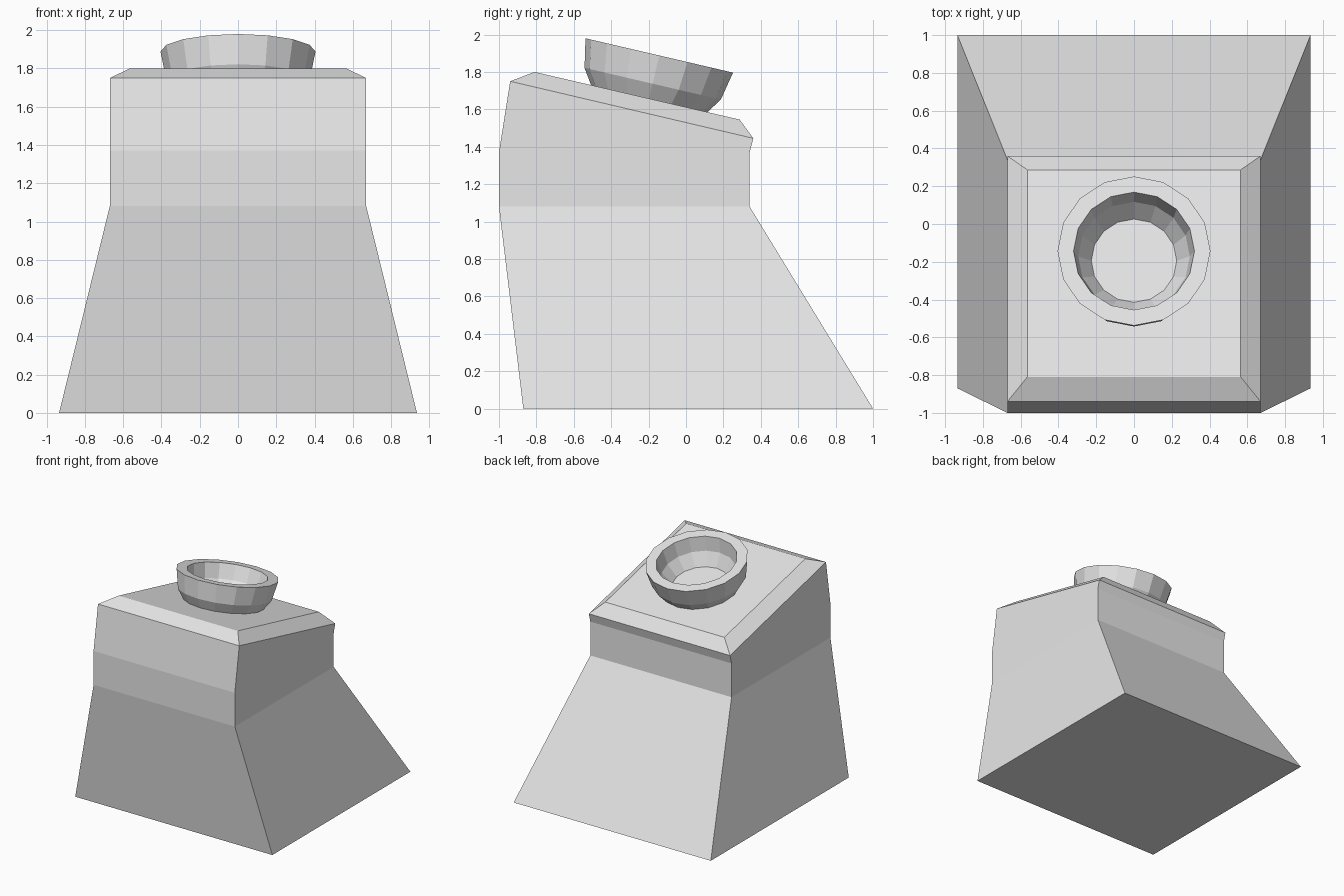
import bpy, bmesh, math
from mathutils import Matrix

if "Cube" in bpy.data.objects:
    bpy.data.objects.remove(bpy.data.objects["Cube"])

grey = bpy.data.materials.new("light_grey")
grey.diffuse_color = (0.8, 0.8, 0.8, 1)
grey.use_nodes = True
grey.node_tree.nodes["Principled BSDF"].inputs["Base Color"].default_value = grey.diffuse_color


def make_lofted(name, rings, matrix=None):
    """Skin a stack of closed rings and cap both ends."""
    bm = bmesh.new()
    loops = [[bm.verts.new(p) for p in ring] for ring in rings]
    n = len(loops[0])
    for a, b in zip(loops, loops[1:]):
        for i in range(n):
            j = (i + 1) % n
            bm.faces.new((a[i], a[j], b[j], b[i]))
    bm.faces.new(loops[0][::-1])
    bm.faces.new(loops[-1])
    bmesh.ops.recalc_face_normals(bm, faces=bm.faces)
    mesh = bpy.data.meshes.new(name)
    bm.to_mesh(mesh)
    bm.free()
    mesh.materials.append(grey)
    obj = bpy.data.objects.new(name, mesh)
    bpy.context.collection.objects.link(obj)
    if matrix:
        obj.matrix_world = matrix
    return obj


# Pedestal: half width, front y, front z, back y, back z of each level
levels = [
    (0.935, -0.87, 0.00, 1.00, 0.00),
    (0.67, -1.00, 1.08, 0.34, 1.08),
    (0.67, -1.00, 1.37, 0.34, 1.37),
    (0.67, -0.94, 1.75, 0.36, 1.445),
    (0.565, -0.81, 1.80, 0.287, 1.545),
]
make_lofted("pedestal", [
    [(-w, fy, fz), (w, fy, fz), (w, by, bz), (-w, by, bz)]
    for w, fy, fz, by, bz in levels])

# Bowl: outer and inner sphere arcs joined by a flat rim, tilted with the top
SIDES = 16
step = math.radians(22.5)
outer = [(0.405 * math.cos(k * step), -0.405 * math.sin(k * step)) for k in (2, 1, 0)]
inner = [(0.32 * math.cos(k * step), -0.32 * math.sin(k * step)) for k in (0, 1, 2)]
tilt = Matrix.Translation((0, -0.143, 1.888)) @ Matrix.Rotation(math.radians(-13.1), 4, 'X')
make_lofted("bowl", [
    [(r * math.cos(i * math.tau / SIDES), r * math.sin(i * math.tau / SIDES), z)
     for i in range(SIDES)]
    for r, z in outer + inner], tilt)
